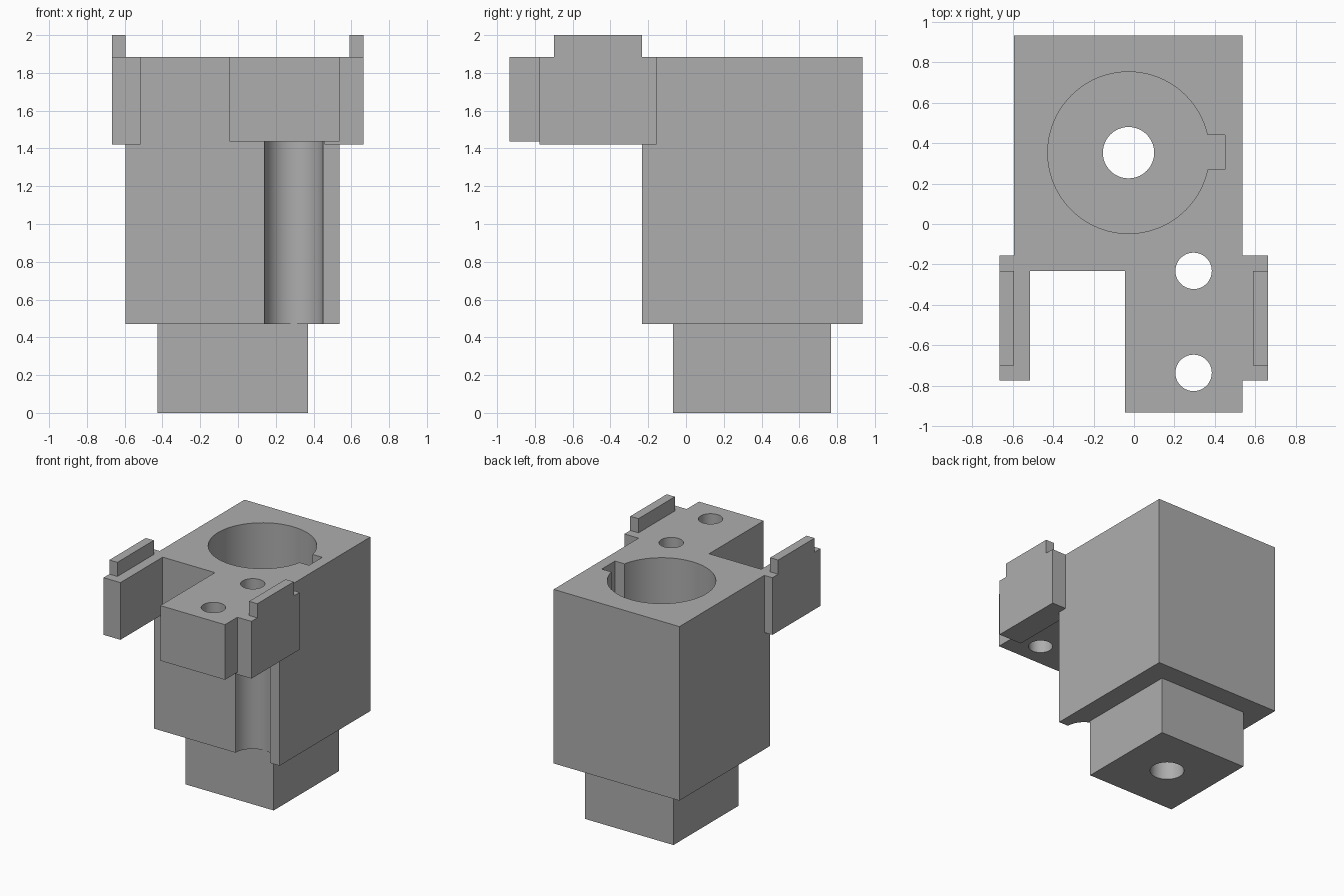
import bpy
import bmesh
from mathutils import Matrix, Vector

default = bpy.data.objects.get("Cube")
if default:
    bpy.data.objects.remove(default, do_unlink=True)

# Single plain grey finish
grey = bpy.data.materials.new("plain grey")
grey.use_nodes = True
colour = (0.42, 0.42, 0.42, 1)
grey.diffuse_color = colour
grey.node_tree.nodes["Principled BSDF"].inputs["Base Color"].default_value = colour


def finish(name, bm):
    mesh = bpy.data.meshes.new(name)
    bm.to_mesh(mesh)
    bm.free()
    mesh.materials.append(grey)
    ob = bpy.data.objects.new(name, mesh)
    bpy.context.collection.objects.link(ob)
    return ob


def box(name, x, y, z):
    low, high = (Vector(p) for p in zip(x, y, z))
    bm = bmesh.new()
    place = Matrix.Translation((low + high) / 2) @ Matrix.Diagonal((high - low).to_4d())
    bmesh.ops.create_cube(bm, size=1, matrix=place)
    return finish(name, bm)


def rod(name, x, y, radius, z):
    bm = bmesh.new()
    bmesh.ops.create_cone(bm, cap_ends=True, segments=96, radius1=radius, radius2=radius,
                          depth=z[1] - z[0],
                          matrix=Matrix.Translation((x, y, sum(z) / 2)))
    return finish(name, bm)


def combine(target, tool, operation):
    tool.hide_render = True
    mod = target.modifiers.new(tool.name, "BOOLEAN")
    mod.operation = operation
    mod.solver = "EXACT"
    mod.object = tool
    bpy.context.view_layer.objects.active = target
    bpy.ops.object.modifier_apply(modifier=mod.name)
    bpy.data.objects.remove(tool, do_unlink=True)


TOP, SHOULDER, OVER = 1.885, 0.47, 2.2
FRONT = -0.232

# Main block and the solid parts attached to it
body = box("holder_body", (-0.595, 0.537), (FRONT, 0.934), (SHOULDER, TOP))
additions = [
    box("lower_plug", (-0.425, 0.37), (-0.07, 0.768), (0, SHOULDER)),
    box("front_arm", (-0.045, 0.537), (-0.934, FRONT), (1.437, TOP)),
    box("right_plate", (-0.667, -0.515), (-0.775, -0.157), (1.42, TOP)),
    box("left_plate", (0.457, 0.664), (-0.775, -0.157), (1.42, TOP)),
    box("right_tab", (-0.667, -0.595), (-0.7, FRONT), (TOP, 2)),
    box("left_tab", (0.59, 0.664), (-0.7, FRONT), (TOP, 2)),
]
for part in additions:
    combine(body, part, "UNION")

# Bore with its keyway, drain hole, bolt holes and front channel
bore_x, bore_y, floor, bolt_x = -0.027, 0.353, 0.62, 0.295
cuts = [
    rod("bore", bore_x, bore_y, 0.4, (floor, OVER)),
    box("keyway", (0.2, 0.45), (0.27, 0.44), (floor, OVER)),
    rod("drain_hole", bore_x, bore_y, 0.127, (-0.2, 1)),
    rod("rear_bolt_hole", bolt_x, FRONT, 0.09, (1.2, OVER)),
    rod("front_bolt_hole", bolt_x, -0.737, 0.09, (1.2, OVER)),
    rod("front_channel", bolt_x, FRONT, 0.155, (0.4, 1.437)),
]
for cutter in cuts:
    combine(body, cutter, "DIFFERENCE")

# Smooth round walls with crisp edges
bpy.ops.object.select_all(action="DESELECT")
body.select_set(True)
bpy.context.view_layer.objects.active = body
bpy.ops.object.shade_smooth_by_angle(angle=0.5)
